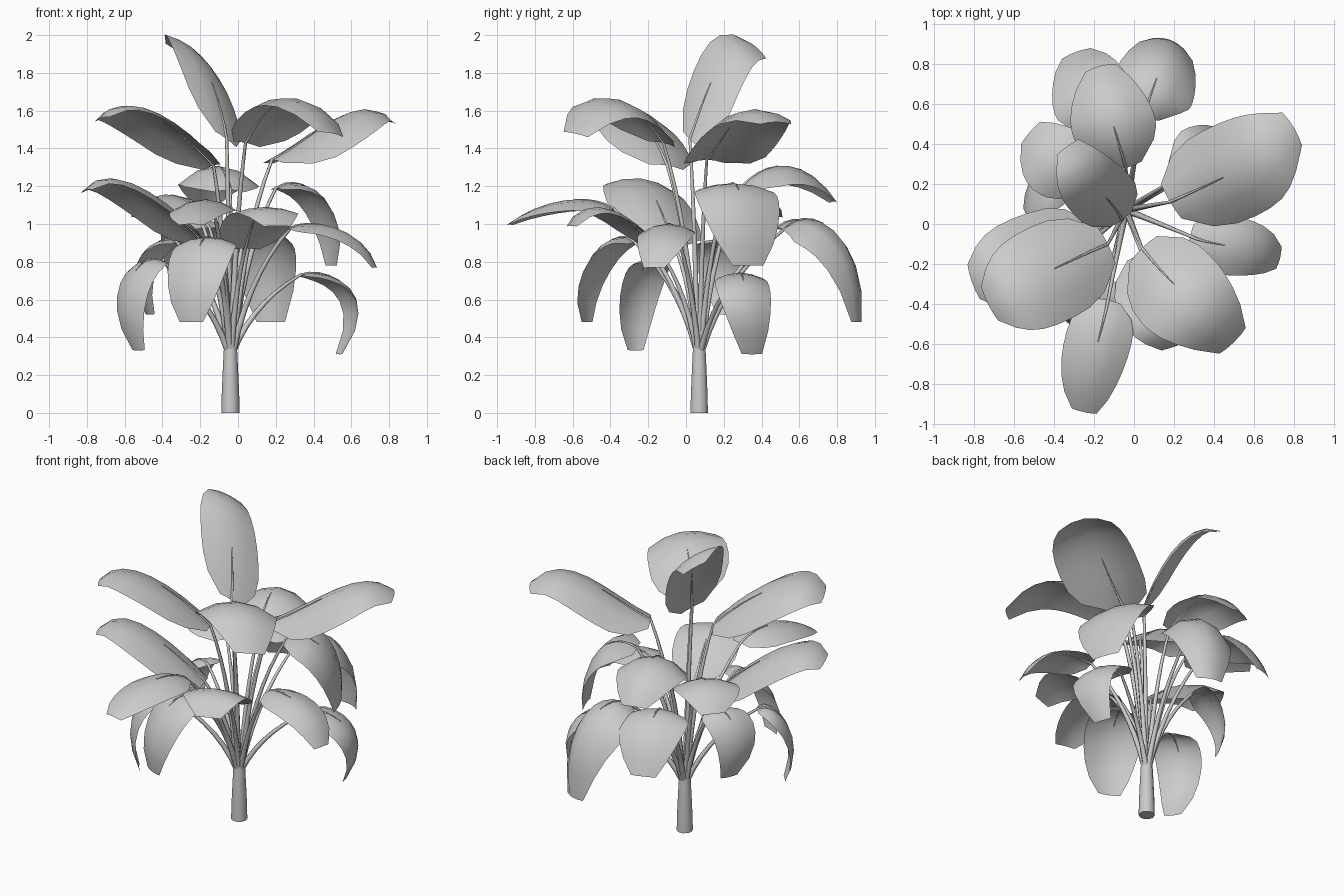
import bpy, bmesh, math
from mathutils import Vector

cube = bpy.data.objects.get("Cube")
if cube:
    bpy.data.objects.remove(cube, do_unlink=True)

grey = bpy.data.materials.new("plain grey")
grey.use_nodes = True
grey.diffuse_color = (0.6, 0.6, 0.6, 1)
grey.node_tree.nodes["Principled BSDF"].inputs["Base Color"].default_value = (0.6, 0.6, 0.6, 1)

STEM = Vector((-0.04, 0.07, 0))
WIDTHS = (0.4, 0.82, 0.97, 1, 0.99, 0.94, 0.84, 0.67, 0.38)
COLUMNS = (-1, -0.5, 0, 0.5, 1)


def finish(name, bm):
    bmesh.ops.recalc_face_normals(bm, faces=bm.faces)
    mesh = bpy.data.meshes.new(name)
    bm.to_mesh(mesh)
    bm.free()
    mesh.materials.append(grey)
    obj = bpy.data.objects.new(name, mesh)
    bpy.context.collection.objects.link(obj)
    for poly in mesh.polygons:
        poly.use_smooth = len(poly.vertices) == 4


def skin(bm, rows, closed):
    # quads between neighbouring rows of vertices
    for a, b in zip(rows, rows[1:]):
        n = len(a)
        for j in range(n if closed else n - 1):
            k = (j + 1) % n
            bm.faces.new((a[j], a[k], b[k], b[j]))


def tube(name, points, radii, sides):
    bm = bmesh.new()
    rows = []
    for i, (p, r) in enumerate(zip(points, radii)):
        along = points[min(i + 1, len(points) - 1)] - points[max(i - 1, 0)]
        turn = Vector((0, 0, 1)).rotation_difference(along.normalized())
        ring = [Vector((math.cos(a), math.sin(a), 0)) * r
                for a in (math.tau * j / sides for j in range(sides))]
        rows.append([bm.verts.new(p + turn @ v) for v in ring])
    skin(bm, rows, True)
    bm.faces.new(rows[0])
    bm.faces.new(rows[-1])
    finish(name, bm)


def along_rib(pts, t):
    # smooth curve passing through four evenly spaced points
    u = 3 * t
    w = (-(u - 1) * (u - 2) * (u - 3) / 6, u * (u - 2) * (u - 3) / 2,
         -u * (u - 1) * (u - 3) / 2, u * (u - 1) * (u - 2) / 6)
    return sum((p * k for p, k in zip(pts, w)), Vector())


def leaf(name, half_width, droop, *coords, tilt=0):
    pts = [Vector(c) for c in coords]
    flat = pts[3] - pts[0]
    side = Vector((-flat.y, flat.x, 0)).normalized()
    side.z = tilt
    # blade
    bm = bmesh.new()
    rows = []
    last = len(WIDTHS) - 1
    for i, w in enumerate(WIDTHS):
        t = i / last
        p = along_rib(pts, t)
        tangent = along_rib(pts, t + 0.02) - along_rib(pts, t - 0.02)
        normal = tangent.cross(side).normalized()
        rows.append([bm.verts.new(p + side * (s * w * half_width) - normal * (droop * (s * w) ** 2))
                     for s in COLUMNS])
    skin(bm, rows, False)
    finish(name + "_blade", bm)
    # stalk, running on as the midrib
    out = (pts[0] - STEM)
    out.z = 0
    start = STEM + out.normalized() * 0.012 + Vector((0, 0, 0.32))
    gap = pts[0] - start
    bend = start + Vector((gap.x * 0.3, gap.y * 0.3, gap.z * 0.64))
    path = [start.lerp(bend, t).lerp(bend.lerp(pts[0], t), t) for t in (k / 7 for k in range(8))]
    path += [along_rib(pts, t) for t in (0.1, 0.2, 0.3, 0.4)]
    tube(name + "_stalk", path, [0.018 - 0.0014 * k for k in range(len(path))], 6)


# trunk
tube("trunk", [STEM + Vector((0, 0, z)) for z in (0, 0.08, 0.22, 0.34, 0.46)],
     (0.048, 0.047, 0.041, 0.035, 0.024), 10)

# upper leaves
leaf("top_leaf", 0.17, 0.04, (-.06, .02, 1.45), (-.12, .11, 1.70), (-.22, .23, 1.91), (-.33, .39, 1.92), tilt=0.6)
leaf("upper_left_leaf", 0.25, 0.11, (.18, .11, 1.34), (.40, .21, 1.48), (.62, .33, 1.60), (.80, .48, 1.54))
leaf("upper_right_leaf", 0.25, 0.08, (-.13, -.1, 1.31), (-.35, -.2, 1.51), (-.57, -.31, 1.62), (-.73, -.4, 1.56), tilt=0.15)
leaf("upper_front_leaf", 0.24, 0.08, (.04, -.12, 1.43), (.17, -.27, 1.61), (.33, -.43, 1.66), (.5, -.59, 1.48), tilt=-0.15)

# middle leaves
leaf("middle_back_leaf", 0.21, 0.1, (-.04, .28, 1.18), (-.09, .45, 1.3), (-.14, .63, 1.28), (-.17, .79, 1.12))
leaf("middle_right_leaf", 0.24, 0.08, (-.19, -.07, .91), (-.38, -.14, 1.09), (-.62, -.22, 1.23), (-.81, -.29, 1.18), tilt=0.1)
leaf("middle_left_leaf", 0.23, 0.05, (.2, .22, 1.19), (.36, .27, 1.2), (.48, .31, 1.05), (.5, .33, .78))
leaf("middle_front_leaf", 0.165, 0.06, (-.13, -.38, 1.08), (-.17, -.55, 1.13), (-.22, -.75, 1.1), (-.25, -.94, 1.0))
leaf("inner_front_leaf", 0.2, 0.04, (.04, -.15, .87), (.09, -.32, 1.03), (.15, -.48, 1.09), (.21, -.61, .99))
leaf("inner_right_leaf", 0.19, 0.05, (-.22, .2, 1.08), (-.33, .28, 1.15), (-.44, .36, 1.14), (-.52, .46, 1.04))
leaf("outer_left_leaf", 0.15, 0.05, (.28, -.06, .98), (.42, -.1, 1.0), (.6, -.13, .94), (.73, -.17, .77))

# lower hanging leaves
leaf("lower_back_leaf", 0.21, 0.13, (.04, .53, .98), (.1, .69, 1.02), (.16, .86, .86), (.18, .92, .48))
leaf("lower_back_right_leaf", 0.2, 0.06, (-.15, .48, .98), (-.21, .62, 1.02), (-.25, .76, .93), (-.29, .86, .72))
leaf("lower_front_leaf", 0.18, 0.05, (-.13, -.27, .9), (-.19, -.4, .91), (-.24, -.52, .74), (-.25, -.53, .48))
leaf("lower_left_leaf", 0.15, 0.04, (.33, .28, .73), (.5, .3, .72), (.62, .33, .58), (.54, .35, .31))
leaf("lower_right_leaf", 0.14, 0.04, (-.4, -.17, .8), (-.52, -.22, .78), (-.59, -.27, .6), (-.53, -.27, .33))
leaf("lower_side_leaf", 0.15, 0.04, (-.32, .15, .9), (-.43, .18, .9), (-.52, .2, .76), (-.47, .22, .52))
